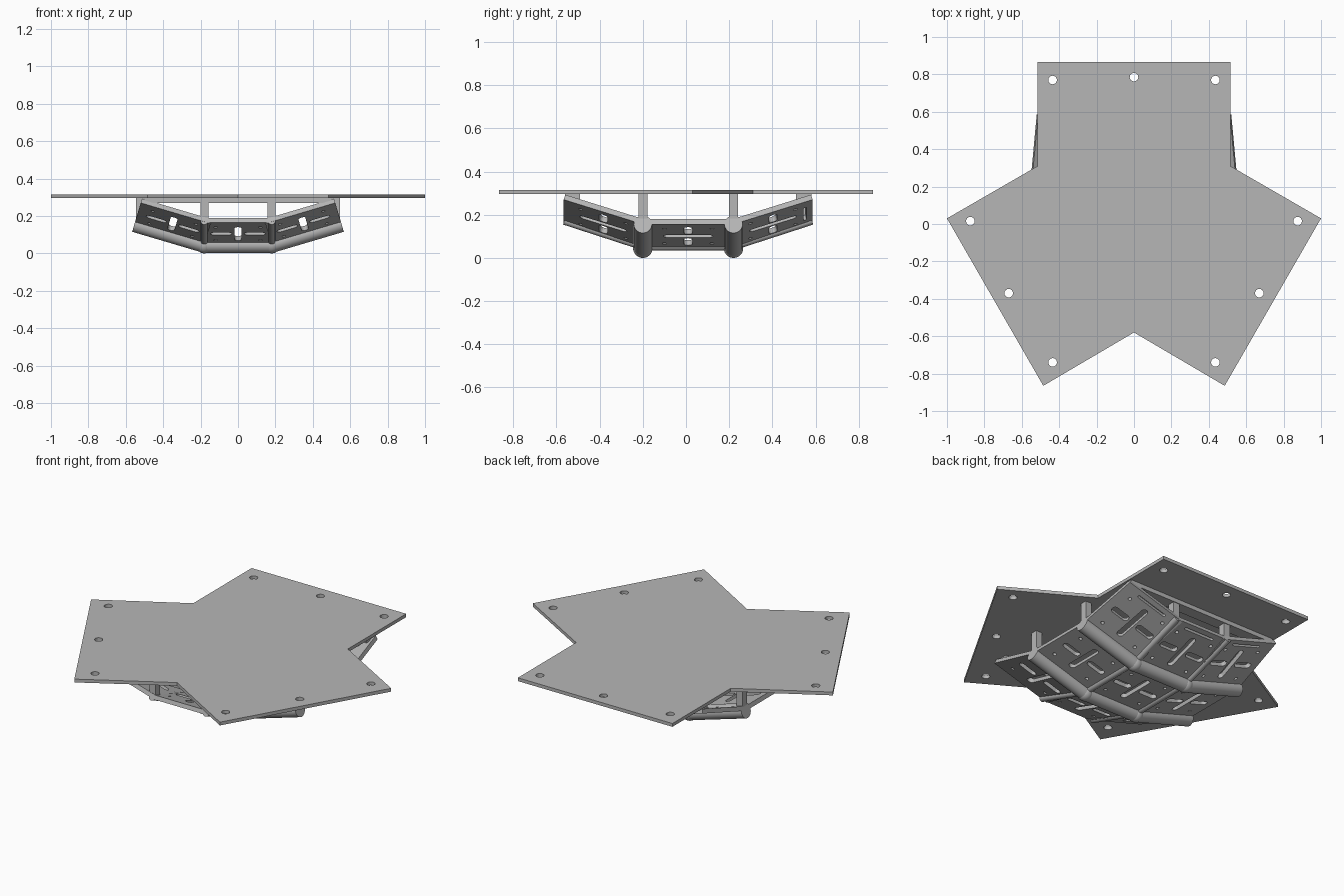
import bpy, bmesh, math
from mathutils import Matrix, Vector

if "Cube" in bpy.data.objects:
    bpy.data.objects.remove(bpy.data.objects["Cube"])

grey = bpy.data.materials.new("mid_grey")
grey.use_nodes = True
colour = (0.47, 0.47, 0.47, 1)
grey.diffuse_color = colour
grey.node_tree.nodes["Principled BSDF"].inputs["Base Color"].default_value = colour

MID_Y = 0.01                      # centre of the tray in y
HALF_X, HALF_Y = 0.18, 0.21       # half size of the middle panel
WING_X, WING_Y = 0.39, 0.385      # length of the tilted panels
TILT_X, TILT_Y = math.radians(16.5), math.radians(18)
BASE, THICK = 0.045, 0.025


def add(name, mesh, matrix=Matrix()):
    obj = bpy.data.objects.new(name, mesh)
    bpy.context.collection.objects.link(obj)
    obj.matrix_world = matrix
    mesh.materials.clear()
    mesh.materials.append(grey)
    return obj


def sheet(name, loops, thick, matrix):
    """Flat sheet from an outline followed by hole outlines."""
    curve = bpy.data.curves.new(name, 'CURVE')
    curve.dimensions, curve.fill_mode, curve.extrude = '2D', 'BOTH', thick / 2
    for loop in loops:
        spline = curve.splines.new('POLY')
        spline.points.add(len(loop) - 1)
        spline.use_cyclic_u = True
        for point, (x, y) in zip(spline.points, loop):
            point.co = (x, y, 0, 1)
    temp = bpy.data.objects.new(name + "_outline", curve)
    bpy.context.collection.objects.link(temp)
    graph = bpy.context.evaluated_depsgraph_get()
    mesh = bpy.data.meshes.new_from_object(temp.evaluated_get(graph))
    bpy.data.objects.remove(temp)
    for poly in mesh.polygons:
        poly.use_smooth = False
    return add(name, mesh, matrix)


def slot(cx, cy, length, width, along_y=False, n=8):
    """Round-ended slot outline; a circle when length equals width."""
    r, reach, loop = width / 2, (length - width) / 2, []
    for side in (1, -1):
        for k in range(n + 1):
            a = math.pi * (k / n - 0.5)
            u, v = side * (reach + r * math.cos(a)), side * r * math.sin(a)
            loop.append((cx - v, cy + u) if along_y else (cx + u, cy + v))
    if reach < 1e-6:
        loop = loop[:n] + loop[n + 1:-1]
    return loop


def box(name, centre, size):
    bm = bmesh.new()
    bmesh.ops.create_cube(bm, size=1, matrix=Matrix.Diagonal((*size, 1)))
    mesh = bpy.data.meshes.new(name)
    bm.to_mesh(mesh)
    bm.free()
    return add(name, mesh, Matrix.Translation(centre))


def rod(name, start, end, radius, matrix):
    """Round bar with flat ends between two points."""
    start, end = Vector(start), Vector(end)
    axis = end - start
    bm = bmesh.new()
    bmesh.ops.create_cone(bm, cap_ends=True, segments=32, radius1=radius,
                          radius2=radius, depth=axis.length)
    for face in bm.faces:
        face.smooth = len(face.verts) == 4
    for edge in bm.edges:
        edge.smooth = all(f.smooth for f in edge.link_faces)
    mesh = bpy.data.meshes.new(name)
    bm.to_mesh(mesh)
    bm.free()
    turn = axis.to_track_quat('Z', 'Y').to_matrix().to_4x4()
    return add(name, mesh, matrix @ Matrix.Translation((start + end) / 2) @ turn)


def ball(name, centre, radius):
    bm = bmesh.new()
    bmesh.ops.create_uvsphere(bm, u_segments=24, v_segments=16, radius=radius)
    for face in bm.faces:
        face.smooth = True
    mesh = bpy.data.meshes.new(name)
    bm.to_mesh(mesh)
    bm.free()
    return add(name, mesh, Matrix.Translation(centre))


def column(i):
    return Matrix.Translation((i * HALF_X, 0, BASE)) @ Matrix.Rotation(-i * TILT_X, 4, 'Y')


def row(j):
    return Matrix.Translation((0, MID_Y + j * HALF_Y, 0)) @ Matrix.Rotation(j * TILT_Y, 4, 'X')


# Star-shaped top plate with bolt holes
half = [(0.515, 0.865), (0.515, 0.31), (1.0, 0.03), (0.485, -0.865)]
outline = half + [(0, -0.58)] + [(-x, y) for x, y in reversed(half)]
bolts = [(0, 0.785)] + [(s * x, y) for s in (1, -1) for x, y in
                        ((0.435, 0.77), (0.875, 0.015), (0.67, -0.37), (0.435, -0.74))]
sheet("top_plate", [outline] + [slot(x, y, 0.046, 0.046) for x, y in bolts],
      0.02, Matrix.Translation((0, 0, 0.305)))

# Nine slotted panels forming a shallow tray
col_names = {-1: "right", 0: "middle", 1: "left"}
row_names = {-1: "front", 0: "centre", 1: "back"}
for i in (-1, 0, 1):
    for j in (-1, 0, 1):
        w = (WING_X if i else 2 * HALF_X) / 2
        h = (WING_Y if j else 2 * HALF_Y) / 2
        loops = [[(-w, -h), (w, -h), (w, h), (-w, h)],
                 slot(0, 0, 0.23, 0.038, True)]
        for s in (-1, 1):
            loops.append(slot(s * 0.09, 0, 0.115, 0.04))
            loops += [slot(s * 0.12, t * 0.11, 0.02, 0.02) for t in (-1, 1)]
        if j == 1:
            loops.append(slot(0, 0.155, 0.2, 0.015))
        place = column(i) @ row(j) @ Matrix.Translation((i * w, j * h, THICK / 2))
        sheet(f"{row_names[j]}_{col_names[i]}_panel", loops, THICK, place)

# Thick tubes across the tray, with ball joints at the bends
for j in (-1, 1):
    y = MID_Y + j * HALF_Y
    for i in (-1, 0, 1):
        x0, x1 = (0, i * WING_X) if i else (-HALF_X, HALF_X)
        rod(f"{row_names[j]}_{col_names[i]}_tube", (x0, y, 0), (x1, y, 0), 0.042, column(i))
    for i in (-1, 1):
        ball(f"{row_names[j]}_{col_names[i]}_joint", (i * HALF_X, y, BASE), BASE)

# Thin rods along the seams between columns
for i in (-1, 1):
    for j in (-1, 0, 1):
        y0, y1 = (0, j * WING_Y) if j else (-HALF_Y, HALF_Y)
        rod(f"{row_names[j]}_{col_names[i]}_seam_rod", (0, y0, 0.01), (0, y1, 0.01), 0.02,
            Matrix.Translation((i * HALF_X, 0, BASE)) @ row(j))

# Posts on the rim and the two bars that carry the plate
for j in (-1, 1):
    end = row_names[j]
    box(f"{end}_bar", (0, MID_Y + j * 0.535, 0.2825), (1.0, 0.07, 0.025))
    for i in (-1, 1):
        side = col_names[i]
        box(f"{end}_{side}_end_post", (i * HALF_X, MID_Y + j * 0.545, 0.235), (0.042, 0.042, 0.12))
        box(f"{end}_{side}_side_post", (i * 0.525, MID_Y + j * HALF_Y, 0.235), (0.042, 0.042, 0.12))
